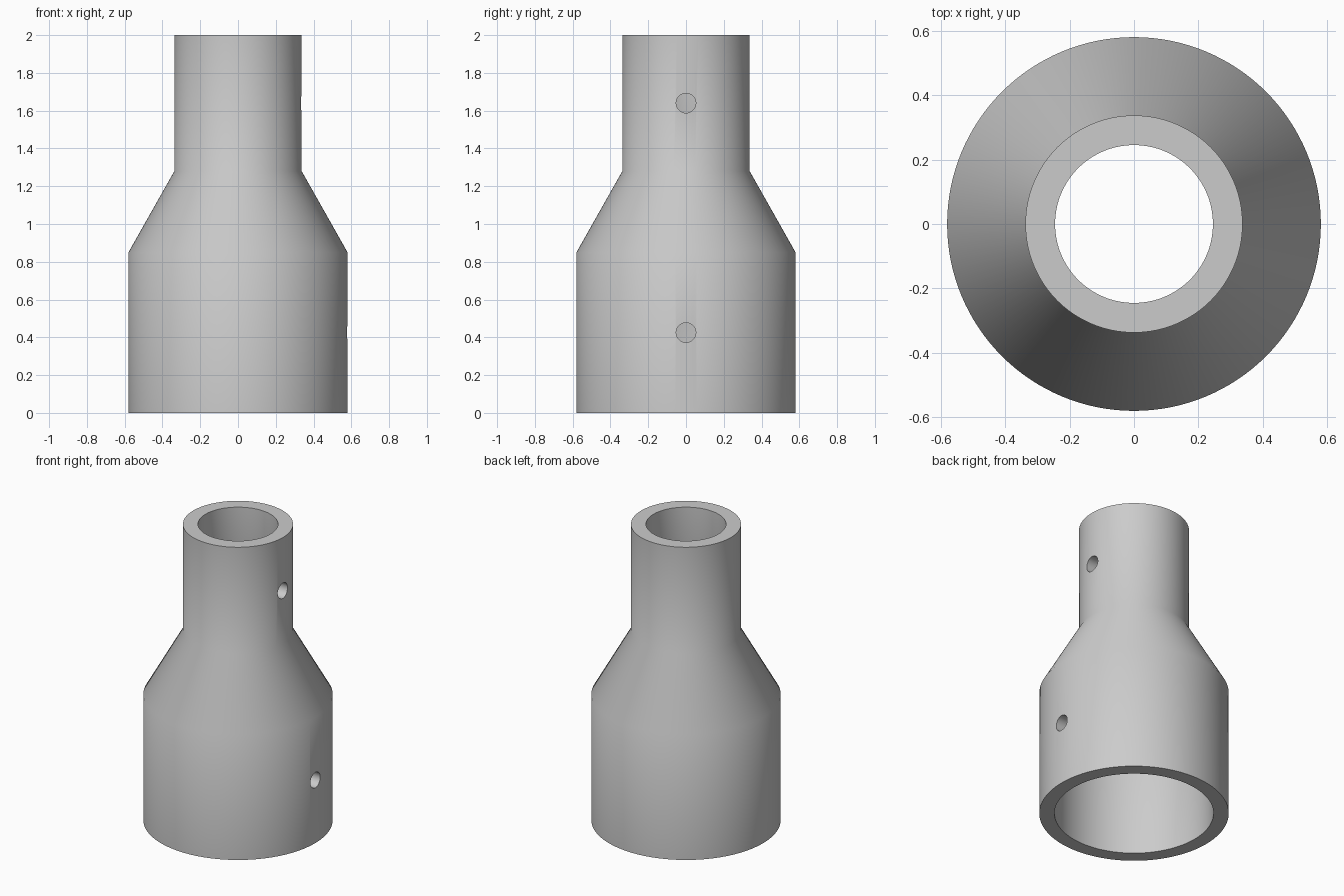
import bpy
import math

cube = bpy.data.objects.get("Cube")
if cube:
    bpy.data.objects.remove(cube, do_unlink=True)

# Plain grey material
grey = bpy.data.materials.new("plain grey")
grey.use_nodes = True
colour = (0.6, 0.6, 0.6, 1)
grey.diffuse_color = colour
grey.node_tree.nodes["Principled BSDF"].inputs["Base Color"].default_value = colour

# Closed wall profile (radius, height): outside going up, then bore going down
profile = [(0.58, 0), (0.58, 0.85), (0.337, 1.28), (0.337, 2),
           (0.245, 2), (0.245, 1.28), (0.487, 0.85), (0.487, 0)]
SIDES = 128


def lathe(name, points, sides):
    """Revolve a closed profile about the z axis."""
    n = len(points)
    verts, faces = [], []
    for s in range(sides):
        a = 2 * math.pi * s / sides
        verts += [(r * math.cos(a), r * math.sin(a), z) for r, z in points]
        t = (s + 1) % sides
        for i in range(n):
            j = (i + 1) % n
            faces.append((s * n + i, t * n + i, t * n + j, s * n + j))
    mesh = bpy.data.meshes.new(name)
    mesh.from_pydata(verts, [], faces)
    obj = bpy.data.objects.new(name, mesh)
    bpy.context.collection.objects.link(obj)
    mesh.materials.append(grey)
    return obj


adapter = lathe("reducer_sleeve", profile, SIDES)

# Screw holes through the +x wall of each socket
for label, radius, height in (("lower", 0.53, 0.425), ("upper", 0.29, 1.64)):
    bpy.ops.mesh.primitive_cylinder_add(
        vertices=48, radius=0.052, depth=0.3,
        location=(radius, 0, height), rotation=(0, math.pi / 2, 0))
    cutter = bpy.context.object
    cutter.name = label + "_hole_cutter"
    cutter.data.materials.append(grey)
    cutter.hide_render = True
    cutter.display_type = 'WIRE'
    hole = adapter.modifiers.new(label + "_screw_hole", 'BOOLEAN')
    hole.operation = 'DIFFERENCE'
    hole.solver = 'EXACT'
    hole.object = cutter
    bpy.context.view_layer.objects.active = adapter
    bpy.ops.object.modifier_apply(modifier=hole.name)
    bpy.data.objects.remove(cutter, do_unlink=True)

# Smooth walls with crisp rims
bpy.ops.object.select_all(action='DESELECT')
adapter.select_set(True)
bpy.context.view_layer.objects.active = adapter
bpy.ops.object.shade_smooth_by_angle(angle=math.radians(35))
